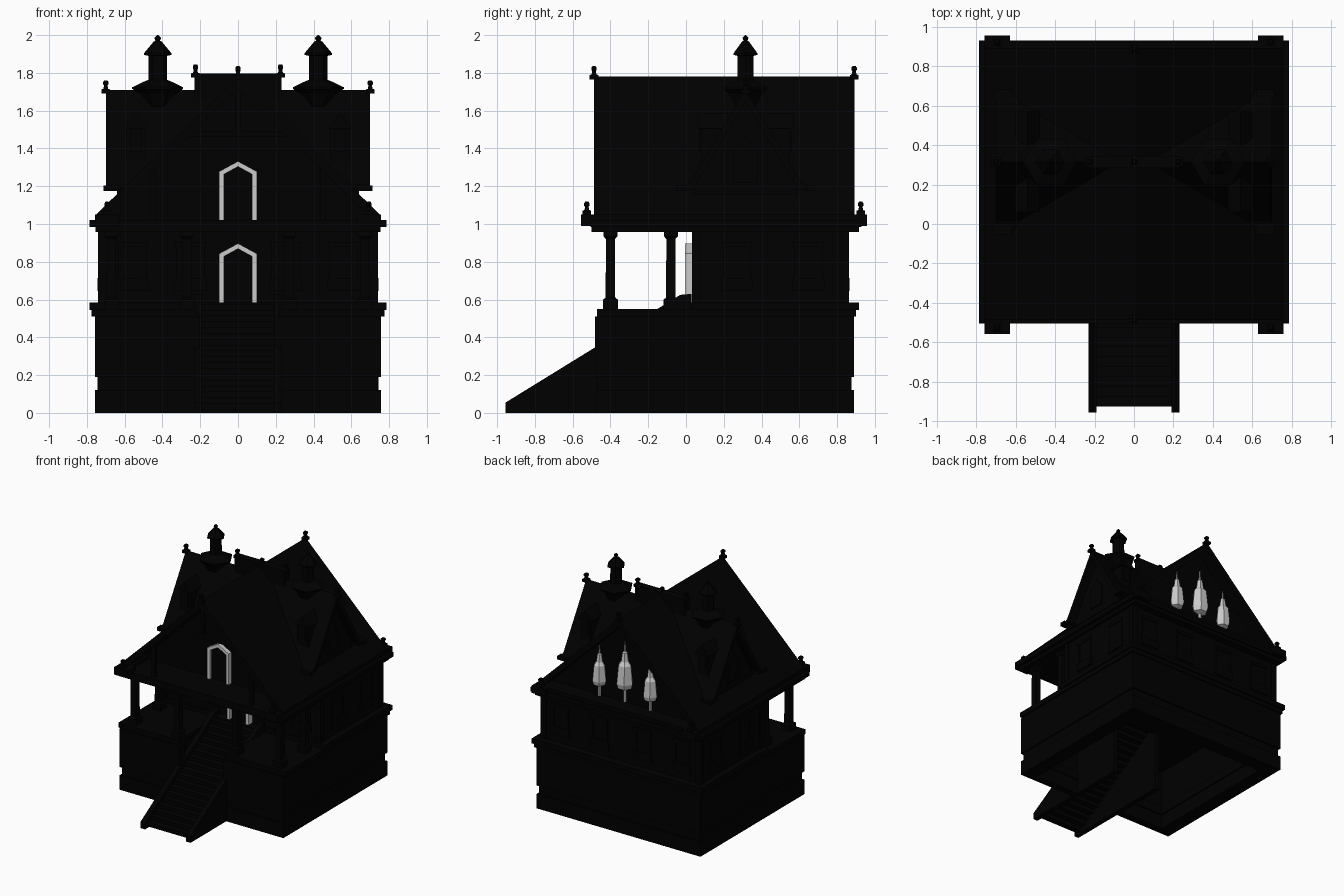
import bpy, bmesh, math

cube = bpy.data.objects.get("Cube")
if cube:
    bpy.data.objects.remove(cube, do_unlink=True)


def material(name, value):
    m = bpy.data.materials.new(name)
    m.use_nodes = True
    colour = (value, value, value, 1)
    m.diffuse_color = colour
    m.node_tree.nodes["Principled BSDF"].inputs["Base Color"].default_value = colour
    return m


BLACK = material("soot black", 0.0)
GREY = material("light grey", 0.6)


def finish(name, bm, mat):
    bmesh.ops.recalc_face_normals(bm, faces=bm.faces)
    mesh = bpy.data.meshes.new(name)
    bm.to_mesh(mesh)
    bm.free()
    mesh.materials.append(mat)
    ob = bpy.data.objects.new(name, mesh)
    bpy.context.collection.objects.link(ob)
    return ob


def extrude(name, pts, axis, a, b, mat=BLACK):
    """Outline in (x, z) run along y, or in (y, z) run along x."""
    bm = bmesh.new()
    def place(p, t):
        return (p[0], t, p[1]) if axis == "y" else (t, p[0], p[1])
    low = [bm.verts.new(place(p, a)) for p in pts]
    high = [bm.verts.new(place(p, b)) for p in pts]
    bm.faces.new(low)
    bm.faces.new(high[::-1])
    for i in range(len(pts)):
        j = (i + 1) % len(pts)
        bm.faces.new((low[i], low[j], high[j], high[i]))
    return finish(name, bm, mat)


def box(name, x0, x1, y0, y1, z0, z1, mat=BLACK):
    return extrude(name, [(x0, z0), (x1, z0), (x1, z1), (x0, z1)], "y", y0, y1, mat)


def turned(name, x, y, z, profile, sides, mat=BLACK, spin=0.0):
    """Stack of rings (radius, height) around a vertical axis."""
    bm = bmesh.new()
    rings = []
    for r, h in profile:
        rings.append([bm.verts.new((x + r * math.cos(spin + k * math.tau / sides),
                                    y + r * math.sin(spin + k * math.tau / sides), z + h))
                      for k in range(sides)])
    for lo, hi in zip(rings, rings[1:]):
        for k in range(sides):
            n = (k + 1) % sides
            bm.faces.new((lo[k], lo[n], hi[n], hi[k]))
    bm.faces.new(rings[0][::-1])
    bm.faces.new(rings[-1])
    return finish(name, bm, mat)


def finial(name, x, y, z):
    turned(name, x, y, z, [(.032, -.012), (.032, .01), (.018, .014), (.013, .032),
                           (.02, .037), (.02, .05), (.012, .058)], 4, spin=math.pi / 4)


def arch_outline(w, z0, z1, top):
    return [(-w, z0), (-w, z1), (0, top), (w, z1), (w, z0)]


def arch_frame(name, z0, y0, y1):
    outer = arch_outline(.1, z0, z0 + .258, z0 + .312)
    inner = arch_outline(.075, z0, z0 + .243, z0 + .284)
    extrude(name, outer + inner[::-1], "y", y0, y1, GREY)


def window(name, axis, c, wall, out):
    """Framed window with planter, centred at c along the wall."""
    for part, a, b, z0, z1, d in (("pane", -.055, .055, .7, .88, .003), ("planter", -.085, .085, .645, .715, .013),
                                  ("hood", -.08, .08, .88, .905, .011),
                                  ("left_jamb", -.075, -.055, .7, .89, .008),
                                  ("right_jamb", .055, .075, .7, .89, .008)):
        extrude(name + "_" + part, [(c + a, z0), (c + b, z0), (c + b, z1), (c + a, z1)], axis,
                wall - out * .01, wall + out * d)


# hollow base with a groove, open in front for the stairs
for name, w, z0, z1 in (("plinth", .757, 0, .12), ("plinth_groove", .743, .12, .19), ("base_wall", .757, .19, .51)):
    front, back = -.483 + .757 - w, .89 - .757 + w
    box(name + "_back", -w, w, back - .12, back, z0, z1)
    for s in (-1, 1):
        box(name + "_side", s * w, s * (w - .12), front, back, z0, z1)
        box(name + "_front", s * w, s * .2, front, front + .06, z0, z1)

# porch deck and house floor
for s in (-1, 1):
    box("porch_deck", s * .22, s * .775, -.47, .06, .51, .55)
box("floor_ledge", -.772, .772, .0, .9, .51, .55)
box("floor_cornice", -.785, .785, .03, .915, .545, .585)

# staircase
for s in (-1, 1):
    extrude("stair_side", [(-.955, 0), (-.955, .055), (-.03, .625), (.03, .63), (.03, 0)],
            "x", s * .19, s * .23)
steps = 18
for i in range(steps):
    y = -.925 + i * .05
    top = .05 + i * .031
    box("stair_step", -.195, .195, y, y + .055, top - .035, top)
box("door_landing", -.2, .2, -.03, .06, .54, .585)

# main storey
box("house_body", -.73, .73, .048, .853, .55, .97)
for s in (-1, 1):
    for x in (.25, .56):
        window("front_window", "y", s * x, .048, -1)
    for x in (.2, .56):
        window("back_window", "y", s * x, .853, 1)
    for y in (.27, .65):
        window("side_window", "x", y, s * .73, s)
    # corner pilasters
    for y in (.032, .82):
        box("corner_pilaster", s * .69, s * .741, y, y + .043, .58, .97)

# door frames
arch_frame("door_frame", .585, -.005, .05)
arch_frame("balcony_door_frame", 1.02, -.265, -.228)
extrude("door", arch_outline(.077, .585, .83, .872), "y", .03, .049)
extrude("balcony_door", arch_outline(.077, 1.02, 1.265, 1.307), "y", -.24, -.229)

# porch columns
for s in (-1, 1):
    for x, y in ((.67, -.4), (.27, -.4), (.67, -.08)):
        turned("porch_column", s * x, y, 0,
               [(.055, .545), (.055, .6), (.036, .61), (.034, .92), (.052, .935), (.052, .965)],
               4, spin=math.pi / 4)

# eaves
box("eave_soffit", -.755, .755, -.5, .915, .957, .99)
box("eave_cornice", -.785, .785, -.505, .93, .985, 1.02)
box("eave_top", -.757, .757, -.23, .92, 1.015, 1.05)
for s in (-1, 1):
    box("porch_eave_top", s * .66, s * .757, -.49, -.2, 1.015, 1.05)
    for y0, y1, f in ((-.557, -.45, -.525), (.86, .957, .925)):
        box("eave_corner_block", s * .63, s * .757, y0, y1, .99, 1.05)
        finial("eave_finial", s * .693, f, 1.06)

# main roof and gable body
extrude("gable_body", [(-.72, 1.04), (0, 1.75), (.72, 1.04)], "y", -.23, .79)
extrude("main_roof", [(-.757, 1.045), (0, 1.78), (.757, 1.045), (.69, 1.045), (0, 1.715), (-.69, 1.045)],
        "y", -.487, .893)
for y in (-.487, .89):
    finial("ridge_finial", 0, y, 1.778)

# open truss in the front gable
box("truss_king_post", -.015, .015, -.475, -.445, 1.46, 1.74)
box("truss_collar", -.29, .29, -.475, -.445, 1.46, 1.49)
for s in (-1, 1):
    box("truss_post", s * .435, s * .465, -.475, -.445, 1.01, 1.3)

# cross roof with flared eaves
half_roof = [(-.36, 1.18), (-.3, 1.215)]
half_inner = [(-.27, 1.18), (-.27, 1.2)]
extrude("cross_body", [(.045, 1.06), (.045, 1.21), (.315, 1.66), (.585, 1.21), (.585, 1.06)], "x", -.64, .64)
extrude("cross_roof",
        [(.315 + y, z) for y, z in half_roof] + [(.315, 1.71)]
        + [(.315 - y, z) for y, z in half_roof[::-1] + half_inner] + [(.315, 1.645)]
        + [(.315 + y, z) for y, z in half_inner[::-1]], "x", -.7, .7)
box("ridge_crest", -.23, .23, .285, .345, 1.66, 1.797)
finial("crest_centre_finial", 0, .315, 1.772)

spire = [(.03, -.43), (.1, -.31), (.135, -.284), (.135, -.276), (.066, -.243), (.05, -.238), (.048, -.11),
         (.072, -.105), (.072, -.095), (.022, -.035), (.012, -.03), (.018, -.015), (.003, 0)]
for s in (-1, 1):
    finial("crest_finial", s * .225, .315, 1.787)
    finial("cross_finial", s * .7, .315, 1.702)
    turned("cupola", s * .425, .315, 2.0, spire, 6)
    # gable end window and brackets
    extrude("gable_window", [(.25, 1.22), (.25, 1.38), (.315, 1.46), (.38, 1.38), (.38, 1.22)],
            "x", s * .63, s * .655)
    for f in (-1, 1):
        y = .315 + f * .342
        box("gable_bracket", s * .62, s * .712, y - .025, y + .025, 1.175, 1.205)
        # small dormers on both slopes
        x, face, deep = s * .54, .315 + f * .235, .315 + f * .06
        box("dormer_body", x - .05, x + .05, face, deep, 1.33, 1.52)
        extrude("dormer_roof", [(x - .064, 1.505), (x, 1.585), (x + .064, 1.505)], "y", face + f * .02, deep)
        box("dormer_window", x - .03, x + .03, face, face + f * .008, 1.38, 1.5)

# slim pointed lanterns on the back gable
for x, z, k in ((-.235, 1.04, .85), (0, 1.06, 1), (.235, 1.045, .85)):
    shape = [(.014, 0), (.014, .11), (.058, .12), (.07, .16), (.055, .31), (.032, .34),
             (.022, .41), (.01, .42), (.004, .5)]
    turned("gable_lantern", x, .805, z, [(r * k, h * k) for r, h in shape], 6, GREY)
